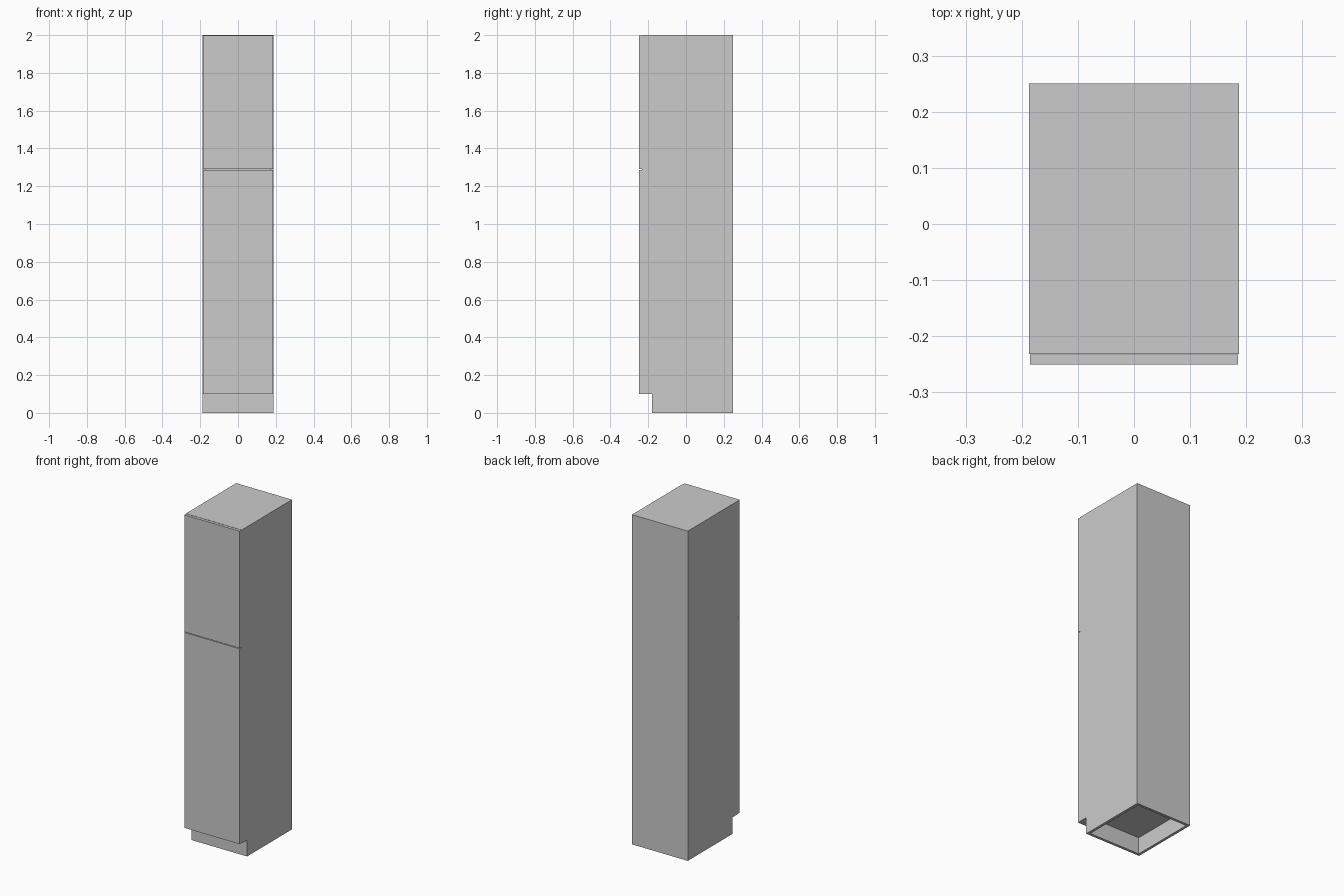
import bpy

if "Cube" in bpy.data.objects:
    bpy.data.objects.remove(bpy.data.objects["Cube"])

W, D, H = 0.187, 0.25, 2.0     # half width, half depth, height
T = 0.016                      # board thickness
PLINTH = 0.10
CARCASS_FRONT = -0.232
TOE_FRONT = -0.18


def board(name, x, y, z):
    """Flat board from (min, max) ranges on each axis."""
    bpy.ops.mesh.primitive_cube_add(size=1, location=[sum(r) / 2 for r in (x, y, z)])
    ob = bpy.context.object
    ob.name = name
    ob.scale = [r[1] - r[0] for r in (x, y, z)]
    bpy.ops.object.transform_apply(location=False, rotation=False, scale=True)
    return ob


inner = (-W + T, W - T)

# Side panels and the plinth sides below them
for side, s in (("left", -1), ("right", 1)):
    x = sorted((s * W, s * (W - T)))
    board(side + "_side_panel", x, (CARCASS_FRONT, D), (PLINTH, H))
    board(side + "_plinth_side", x, (TOE_FRONT, D), (0, PLINTH))

# Carcass top, bottom and back
board("top_panel", inner, (CARCASS_FRONT, D), (H - T, H))
board("bottom_panel", inner, (CARCASS_FRONT, D), (PLINTH, PLINTH + T))
board("back_panel", inner, (D - T, D), (PLINTH + T, H - T))

# Plinth front and back, open underneath
board("toe_kick", inner, (TOE_FRONT, TOE_FRONT + T), (0, PLINTH))
board("plinth_back", inner, (D - T, D), (0, PLINTH))

# Two doors with a narrow gap between them
door_x, door_y = (-0.185, 0.185), (-D, CARCASS_FRONT - 0.001)
board("lower_door", door_x, door_y, (PLINTH + 0.001, 1.286))
board("upper_door", door_x, door_y, (1.29, H - 0.001))
